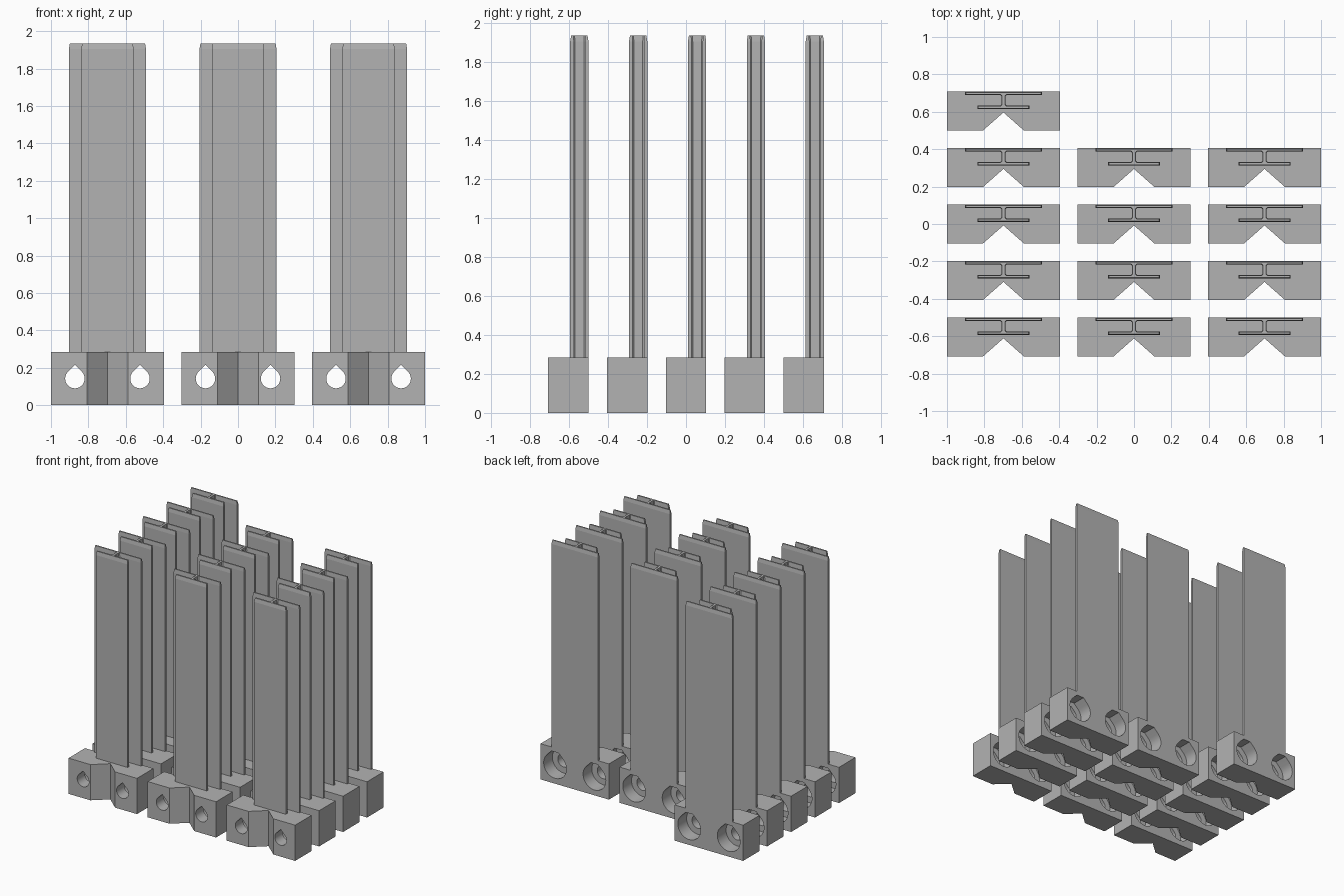
import bpy, bmesh, math

if "Cube" in bpy.data.objects:
    bpy.data.objects.remove(bpy.data.objects["Cube"])

W, D, H = 0.302, 0.2075, 0.285      # block half width, depth, height
PITCH_X, PITCH_Y = 0.698, 0.302
TOP = 1.935
BACK = D / 2

grey = bpy.data.materials.new("plain grey")
grey.diffuse_color = (0.45, 0.45, 0.45, 1)
grey.use_nodes = True
grey.node_tree.nodes["Principled BSDF"].inputs["Base Color"].default_value = grey.diffuse_color


def loft(name, rings):
    """Join equal rings of 3D points and cap both ends."""
    bm = bmesh.new()
    loops = [[bm.verts.new(p) for p in ring] for ring in rings]
    n = len(loops[0])
    for a, b in zip(loops, loops[1:]):
        for i in range(n):
            bm.faces.new((a[i], a[(i + 1) % n], b[(i + 1) % n], b[i]))
    bm.faces.new(loops[0][::-1])
    bm.faces.new(loops[-1])
    bmesh.ops.recalc_face_normals(bm, faces=bm.faces)
    mesh = bpy.data.meshes.new(name)
    bm.to_mesh(mesh)
    bm.free()
    mesh.materials.append(grey)
    obj = bpy.data.objects.new(name, mesh)
    bpy.context.collection.objects.link(obj)
    return obj


def teardrop(r, roof):
    """Circle with a 45 degree pointed top, cut flat at the roof height."""
    pts = [(r * math.cos(a), r * math.sin(a))
           for a in (math.radians(135 + 270 * i / 36) for i in range(37))]
    tip = r * math.sqrt(2)
    if roof >= tip:
        return pts + [(0, tip)]
    return pts + [(tip - roof, roof), (roof - tip, roof)]


def hole(name, x, r, roof, y0, y1):
    pts = teardrop(r, roof)
    cutter = loft(name, [[(x + u, y, H / 2 + v) for u, v in pts] for y in (y0, y1)])
    cutter.hide_render = True
    return cutter


def beam_ring(d, z):
    """I-shaped section, shrunk by d."""
    wide, narrow, web, f = 0.206 - d, 0.14 - d, 0.0115 - d / 2, 0.006
    yb1, yb0 = BACK - d, BACK - 0.018 + d / 2
    yf1, yf0 = BACK - 0.075 - d / 2, BACK - 0.094 + d
    half = [(narrow, yf0), (narrow, yf1), (web + f, yf1), (web, yf1 + f),
            (web, yb0 - f), (web + f, yb0), (wide, yb0), (wide, yb1)]
    return [(x, y, z) for x, y in half + [(-x, y) for x, y in reversed(half)]]


# clamp block with a V notch in the front
outline = [(-W, -BACK), (-0.109, -BACK), (0, -BACK + 0.096), (0.109, -BACK),
           (W, -BACK), (W, BACK), (-W, BACK)]
block = loft("block", [[(x, y, z) for x, y in outline] for z in (0, H)])

# screw holes with wide recesses at the back
cutters = []
for x in (-0.174, 0.174):
    cutters.append(hole("screw_hole_cutter", x, 0.052, 1, -0.3, 0.3))
    cutters.append(hole("recess_cutter", x, 0.1, 0.11, BACK - 0.11, 0.3))
for c in cutters:
    m = block.modifiers.new("cut", "BOOLEAN")
    m.operation, m.solver, m.object = "DIFFERENCE", "EXACT", c
cut = bpy.data.meshes.new_from_object(
    block.evaluated_get(bpy.context.evaluated_depsgraph_get()))
block.modifiers.clear()
block.data = cut
cut.materials.clear()
cut.materials.append(grey)
for c in cutters:
    bpy.data.objects.remove(c)

# upright beam with a slightly tapered tip
beam = loft("beam", [beam_ring(0, H), beam_ring(0, TOP - 0.03), beam_ring(0.005, TOP)])

# smooth the holes
bpy.ops.object.select_all(action="DESELECT")
block.select_set(True)
bpy.context.view_layer.objects.active = block
bpy.ops.object.shade_smooth_by_angle(angle=math.radians(30))

# grid of copies: three columns, the last row has only the left one
spots = [(c, r) for r in range(-2, 3) for c in (-1, 0, 1) if r < 2 or c < 0]
for i, (c, r) in enumerate(spots):
    for part in (block, beam):
        o = part if i == 0 else part.copy()
        if i:
            bpy.context.collection.objects.link(o)
        o.location = (c * PITCH_X, r * PITCH_Y, 0)
